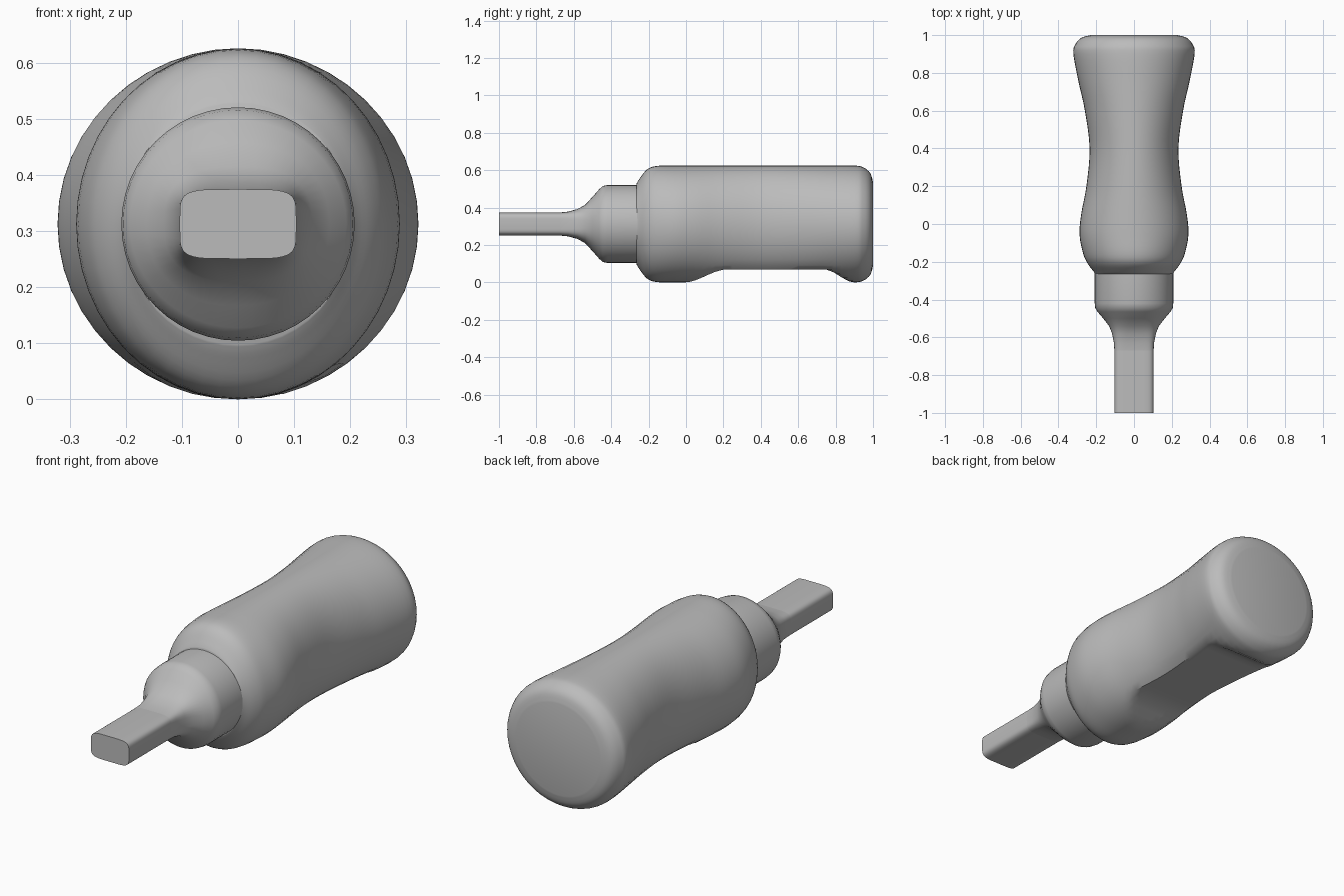
import bpy
import bmesh
import math

default_cube = bpy.data.objects.get("Cube")
if default_cube:
    bpy.data.objects.remove(default_cube, do_unlink=True)

AXIS_HEIGHT = 0.3125
SEGMENTS = 48

# One plain material for the whole tool
grey = bpy.data.materials.new("plain grey")
grey.use_nodes = True
colour = (0.5, 0.5, 0.5, 1)
grey.diffuse_color = colour
grey.node_tree.nodes["Principled BSDF"].inputs["Base Color"].default_value = colour


def refine(rows, steps):
    """Smooth a list of sections with a Catmull-Rom spline."""
    result = []
    for i in range(len(rows) - 1):
        before, start = rows[max(i - 1, 0)], rows[i]
        end, after = rows[i + 1], rows[min(i + 2, len(rows) - 1)]
        for step in range(steps):
            t = step / steps
            section = []
            for a, b, c, d in zip(before, start, end, after):
                linear = (c - a) * t
                square = (2 * a - 5 * b + 4 * c - d) * t * t
                cube = (3 * b - a - 3 * c + d) * t * t * t
                section.append(b + (linear + square + cube) / 2)
            result.append(section)
    result.append(rows[-1])
    return result


def smoothstep(low, high, value):
    t = min(max((value - low) / (high - low), 0), 1)
    return t * t * (3 - 2 * t)


def signed_power(value, exponent):
    return math.copysign(abs(value) ** exponent, value)


def loft(name, sections, floor=None):
    """Skin superelliptic sections: y, half width, half height, squareness."""
    bm = bmesh.new()
    rings = []
    for y, width, height, squareness in sections:
        ring = []
        for i in range(SEGMENTS):
            angle = math.tau * i / SEGMENTS
            x = width * signed_power(math.cos(angle), 2 / squareness)
            z = AXIS_HEIGHT + height * signed_power(math.sin(angle), 2 / squareness)
            if floor:
                z = max(z, floor(y))
            ring.append(bm.verts.new((x, y, z)))
        rings.append(ring)
    for ring, following in zip(rings, rings[1:]):
        for i in range(SEGMENTS):
            j = (i + 1) % SEGMENTS
            bm.faces.new((ring[i], ring[j], following[j], following[i]))
    bm.faces.new(rings[0])
    bm.faces.new(rings[-1])
    bmesh.ops.recalc_face_normals(bm, faces=bm.faces)
    mesh = bpy.data.meshes.new(name)
    bm.to_mesh(mesh)
    bm.free()
    mesh.materials.append(grey)
    part = bpy.data.objects.new(name, mesh)
    bpy.context.collection.objects.link(part)
    bpy.ops.object.select_all(action='DESELECT')
    part.select_set(True)
    bpy.context.view_layer.objects.active = part
    bpy.ops.object.shade_smooth_by_angle(angle=math.radians(40))
    return part


def grip_floor(y):
    """Height of the flattened finger hollow under the handle."""
    return 0.07 * smoothstep(-0.01, 0.22, y) * (1 - smoothstep(0.74, 0.9, y))


# Waisted handle with rounded ends and a flat hollow beneath
handle_rows = [
    (-0.265, 0.205, 0.215, 2),
    (-0.25, 0.215, 0.24, 2),
    (-0.21, 0.245, 0.29, 2),
    (-0.16, 0.268, 0.31, 2),
    (-0.06, 0.288, AXIS_HEIGHT, 2),
    (0.05, 0.28, AXIS_HEIGHT, 2),
    (0.2, 0.252, AXIS_HEIGHT, 2),
    (0.4, 0.235, AXIS_HEIGHT, 2),
    (0.6, 0.26, AXIS_HEIGHT, 2),
    (0.75, 0.293, AXIS_HEIGHT, 2),
    (0.9, 0.321, AXIS_HEIGHT, 2),
    (0.95, 0.311, 0.302, 2),
    (0.985, 0.28, 0.272, 2),
    (1, 0.23, 0.225, 2),
]
loft("handle", refine(handle_rows, 4), grip_floor)

# Round collar that tapers into the flat bar
collar_rows = [
    (-0.22, 0.208, 0.208, 2),
    (-0.42, 0.208, 0.208, 2),
    (-0.445, 0.205, 0.203, 2),
    (-0.465, 0.193, 0.185, 2),
    (-0.5, 0.163, 0.145, 2.2),
    (-0.54, 0.132, 0.102, 2.7),
    (-0.58, 0.116, 0.08, 3.5),
    (-0.63, 0.106, 0.066, 4.5),
    (-0.67, 0.104, 0.062, 5),
]
loft("collar", collar_rows)

# Flat bar with rounded corners
bar_rows = [(y, 0.104, 0.062, 5) for y in (-0.66, -1)]
loft("bar", bar_rows)
